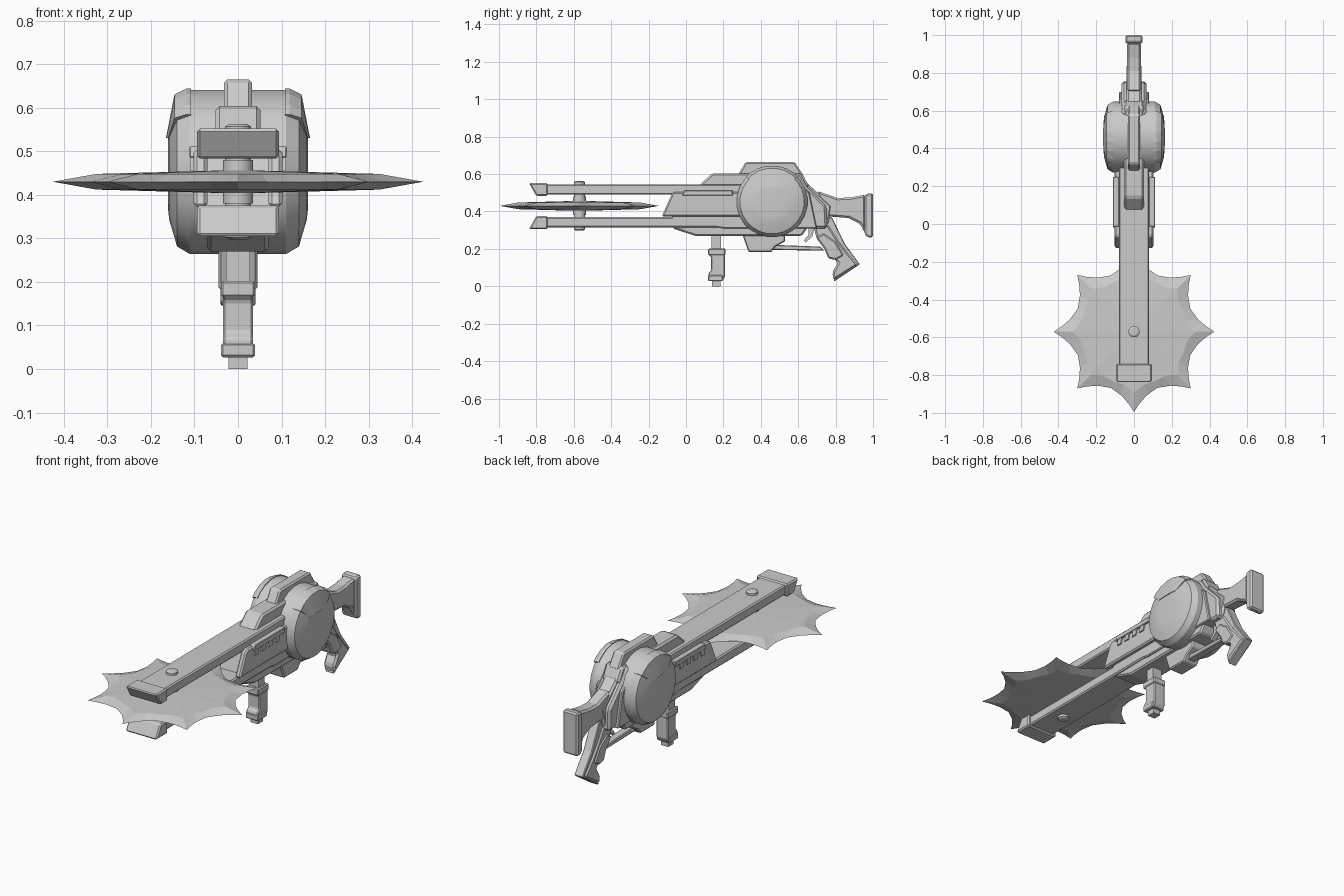
import bpy, bmesh, math
from mathutils import Vector

metal = bpy.data.materials.new("grey metal")
metal.diffuse_color = (0.6, 0.6, 0.6, 1)


def finish(name, bm, bevel=0, smooth=False):
    bmesh.ops.recalc_face_normals(bm, faces=bm.faces)
    me = bpy.data.meshes.new(name)
    bm.to_mesh(me)
    bm.free()
    me.materials.append(metal)
    ob = bpy.data.objects.new(name, me)
    bpy.context.collection.objects.link(ob)
    if bevel:
        m = ob.modifiers.new("bevel", 'BEVEL')
        m.width, m.segments, m.limit_method = bevel, 1, 'ANGLE'
        m.angle_limit = math.radians(25)
    if smooth:
        bpy.ops.object.select_all(action='DESELECT')
        bpy.context.view_layer.objects.active = ob
        ob.select_set(True)
        bpy.ops.object.shade_smooth_by_angle(angle=math.radians(25))
    return ob


def prism(name, pts, x0, x1, bevel=0):
    """Side profile in (y, z), extruded across x."""
    bm = bmesh.new()
    a = [bm.verts.new((x0, y, z)) for y, z in pts]
    b = [bm.verts.new((x1, y, z)) for y, z in pts]
    bm.faces.new(a)
    bm.faces.new(b)
    for i in range(len(pts)):
        j = (i + 1) % len(pts)
        bm.faces.new((a[i], a[j], b[j], b[i]))
    return finish(name, bm, bevel)


def box(name, x, y0, y1, z0, z1, bevel=0):
    return prism(name, [(y0, z0), (y1, z0), (y1, z1), (y0, z1)], -x, x, bevel)


def lathe(profile, n, place):
    """Revolve (along axis, radius) pairs; place maps (h, u, v) to a point."""
    bm = bmesh.new()
    rings = []
    for h, r in profile:
        rings.append([bm.verts.new(place(h, r * math.cos(2 * math.pi * (k + .5) / n),
                                         r * math.sin(2 * math.pi * (k + .5) / n))) for k in range(n)])
    for p, q in zip(rings, rings[1:]):
        for k in range(n):
            bm.faces.new((p[k], p[(k + 1) % n], q[(k + 1) % n], q[k]))
    bm.faces.new(rings[0])
    bm.faces.new(rings[-1])
    return bm


# Two long arms with flared, slanted tips
box("upper_arm", 0.08, -0.76, 0.32, 0.49, 0.545, 0.007)
box("lower_arm", 0.08, -0.76, 0.32, 0.315, 0.37, 0.007)
prism("upper_arm_tip", [(-0.84, 0.552), (-0.74, 0.552), (-0.74, 0.483), (-0.80, 0.483)], -0.094, 0.094, 0.007)
prism("lower_arm_tip", [(-0.84, 0.305), (-0.74, 0.305), (-0.74, 0.376), (-0.80, 0.376)], -0.094, 0.094, 0.007)

# Saw blade with eight curved teeth and thin sharpened edge
bm = bmesh.new()
outline = [(0, 0.425), (4, 0.385), (11, 0.345), (22.5, 0.322), (34, 0.345), (41, 0.385)]
edge, top, low = [], [], []
for t in range(8):
    for k, (deg, r) in enumerate(outline):
        a = math.radians(deg + 45 * t)
        c, s = math.cos(a), math.sin(a)
        ri = 0.325 if k == 0 else 0.305 if k in (1, 5) else 0.285
        edge.append(bm.verts.new((r * c, -0.57 + r * s, 0.43)))
        top.append(bm.verts.new((ri * c, -0.57 + ri * s, 0.448)))
        low.append(bm.verts.new((ri * c, -0.57 + ri * s, 0.412)))
n = len(edge)
for ring, z in ((top, 0.457), (low, 0.403)):
    hub = bm.verts.new((0, -0.57, z))
    for k in range(n):
        j = (k + 1) % n
        bm.faces.new((edge[k], edge[j], ring[j], ring[k]))
        bm.faces.new((ring[k], ring[j], hub))
finish("saw_blade", bm)

# Axle through both arms
finish("blade_axle", lathe([(0.297, 0.02), (0.303, 0.03), (0.38, 0.03), (0.38, 0.035), (0.48, 0.035),
                            (0.48, 0.03), (0.557, 0.03), (0.563, 0.02)], 16,
                           lambda h, u, v: (u, -0.57 + v, h)), smooth=True)

# Main receiver, belly and rear frame
prism("receiver_core", [(-0.08, 0.36), (-0.03, 0.50), (0.1, 0.53), (0.62, 0.53), (0.66, 0.50), (0.70, 0.31),
                        (0.2, 0.31)], -0.08, 0.08, 0.005)
prism("belly", [(-0.08, 0.32), (-0.06, 0.305), (0.05, 0.27), (0.62, 0.27), (0.66, 0.33)], -0.07, 0.07, 0.01)
prism("rear_frame", [(0.5, 0.60), (0.60, 0.60), (0.64, 0.54), (0.75, 0.43), (0.755, 0.31), (0.64, 0.31),
                     (0.5, 0.40)], -0.065, 0.065, 0.012)
prism("rear_spine", [(0.6, 0.57), (0.65, 0.55), (0.78, 0.43), (0.76, 0.33), (0.65, 0.33)], -0.04, 0.04, 0.01)

# Stepped housing and top hump
prism("top_housing", [(0.06, 0.53), (0.14, 0.604), (0.62, 0.604), (0.66, 0.53)], -0.052, 0.052, 0.01)
prism("top_hump", [(0.275, 0.59), (0.32, 0.665), (0.58, 0.665), (0.63, 0.59)], -0.032, 0.032, 0.008)

# Side plates with raised toothed vents
for side, s in (("right", 1), ("left", -1)):
    prism(side + "_side_plate", [(-0.13, 0.372), (-0.075, 0.495), (-0.06, 0.505), (0.32, 0.505), (0.32, 0.372)],
          s * 0.07, s * 0.102, 0.008)
    prism(side + "_vent_rail", [(-0.02, 0.485), (-0.01, 0.512), (0.25, 0.512), (0.25, 0.485)],
          s * 0.08, s * 0.112, 0.003)
    for i in range(4):
        y = 0.0 + 0.06 * i
        prism(f"{side}_vent_tooth_{i + 1}", [(y, 0.49), (y + 0.03, 0.49), (y + 0.022, 0.455), (y - 0.008, 0.455)],
              s * 0.09, s * 0.109)

# Drum: lies across the body with chamfered ends
Y, Z = 0.46, 0.452
half = [(0.11, 0.19), (0.14, 0.172), (0.158, 0.11), (0.161, 0.08)]
full = [(-h, r) for h, r in reversed(half)] + half
finish("drum", lathe(full, 24, lambda h, u, v: (h, Y + u, Z + v)), smooth=True)

# Armour cap over the upper part of each drum end
shell = [(0.105, 0.16), (0.108, 0.194), (0.118, 0.194), (0.146, 0.18), (0.169, 0.06)]
for side, s in (("right", 1), ("left", -1)):
    bm = lathe(shell, 24, lambda h, u, v: (s * h, Y + u, Z + v))
    for p, nrm in (((0, Y, 0.53), (0, 0, 1)), ((0, 0.39, 0.53), (0, 0.62, 0.78)),
                   ((0, 0.53, 0.53), (0, -0.62, 0.78))):
        geom = bm.verts[:] + bm.edges[:] + bm.faces[:]
        bmesh.ops.bisect_plane(bm, geom=geom, plane_co=Vector(p), plane_no=Vector(nrm), clear_inner=True)
        bmesh.ops.holes_fill(bm, edges=[e for e in bm.edges if e.is_boundary])
    finish(side + "_drum_armour", bm)

# Magazine block, trigger guard and trigger
prism("magazine_block", [(0.30, 0.28), (0.335, 0.182), (0.455, 0.182), (0.475, 0.21), (0.53, 0.24), (0.53, 0.28)],
      -0.045, 0.045, 0.006)
prism("trigger_guard", [(0.46, 0.222), (0.72, 0.212), (0.74, 0.19), (0.46, 0.195)], -0.022, 0.022, 0.004)
prism("trigger", [(0.655, 0.32), (0.69, 0.32), (0.675, 0.265), (0.64, 0.235), (0.63, 0.245), (0.655, 0.275)],
      -0.012, 0.012)

# Slanted rear grip with a spine along its back
prism("rear_grip", [(0.68, 0.33), (0.76, 0.33), (0.83, 0.22), (0.92, 0.115), (0.79, 0.032), (0.782, 0.075),
                    (0.812, 0.125), (0.79, 0.15), (0.765, 0.155), (0.745, 0.20), (0.70, 0.25)], -0.034, 0.034, 0.01)
prism("grip_spine", [(0.75, 0.37), (0.78, 0.37), (0.85, 0.225), (0.93, 0.118), (0.79, 0.025), (0.79, 0.04),
                     (0.905, 0.118), (0.83, 0.215), (0.75, 0.32)], -0.026, 0.026, 0.004)
prism("grip_pad", [(0.695, 0.26), (0.735, 0.285), (0.80, 0.24), (0.845, 0.165), (0.80, 0.14), (0.76, 0.15),
                   (0.74, 0.20)], -0.04, 0.04, 0.008)

# Shoulder stock and butt plate
prism("stock", [(0.70, 0.51), (0.76, 0.49), (0.81, 0.472), (0.88, 0.475), (0.96, 0.49), (0.96, 0.275),
                (0.93, 0.335), (0.87, 0.365), (0.74, 0.375)], -0.036, 0.036, 0.01)
prism("butt_plate", [(0.955, 0.49), (0.975, 0.496), (1.0, 0.496), (1.0, 0.262), (0.97, 0.262), (0.955, 0.28)],
      -0.045, 0.045, 0.008)

# Vertical front grip
box("front_grip_stem", 0.028, 0.137, 0.187, 0.19, 0.29)
prism("front_grip", [(0.12, 0.03), (0.195, 0.03), (0.208, 0.05), (0.208, 0.20), (0.12, 0.20), (0.12, 0.17),
                     (0.135, 0.155), (0.135, 0.085), (0.12, 0.07)], -0.035, 0.035, 0.005)
box("front_grip_collar", 0.039, 0.118, 0.211, 0.165, 0.202, 0.005)
box("front_grip_base", 0.039, 0.118, 0.198, 0.027, 0.06, 0.005)
box("front_grip_foot", 0.022, 0.14, 0.185, 0, 0.035)
